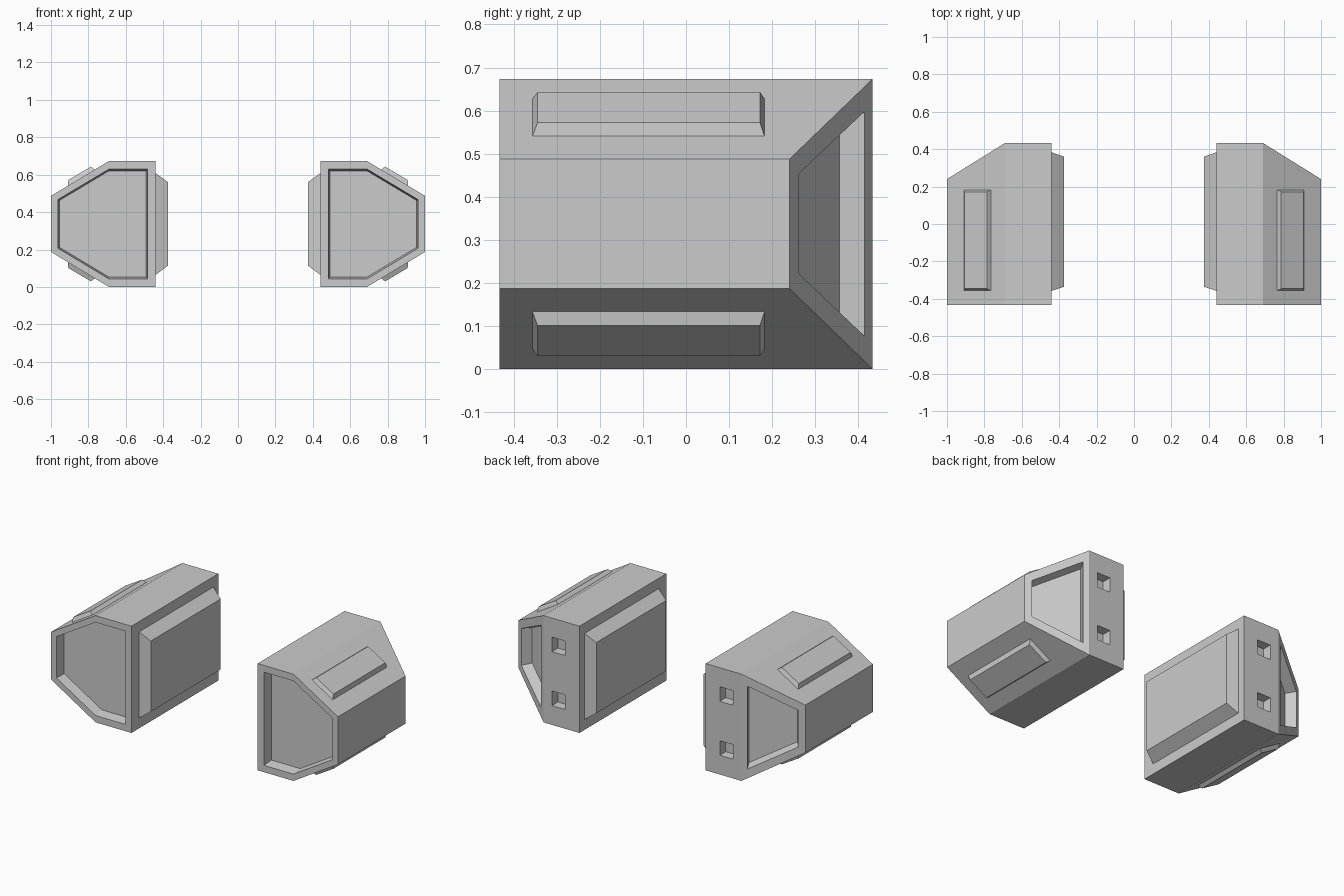
import bpy, bmesh
from mathutils import Vector

if "Cube" in bpy.data.objects:
    bpy.data.objects.remove(bpy.data.objects["Cube"])

H = 0.673           # body height
L = 0.433           # half body length
TAPER = 0.31 / 0.193  # outward x per y along the slanted rear corner


def hull(name, points):
    """Convex solid with clean flat polygons."""
    bm = bmesh.new()
    for p in points:
        bm.verts.new(p)
    bmesh.ops.convex_hull(bm, input=bm.verts[:])
    bmesh.ops.dissolve_limit(bm, angle_limit=0.01, verts=bm.verts[:], edges=bm.edges[:])
    bmesh.ops.recalc_face_normals(bm, faces=bm.faces[:])
    me = bpy.data.meshes.new(name)
    bm.to_mesh(me)
    bm.free()
    ob = bpy.data.objects.new(name, me)
    bpy.context.collection.objects.link(ob)
    return ob


def frustum(name, base, end):
    """Solid between two loops, its base extended a little past the surface."""
    base, end = [Vector(p) for p in base], [Vector(p) for p in end]
    return hull(name, [b + (b - e) * 0.15 for b, e in zip(base, end)] + end)


def pocket(name, loop, offset, shrink):
    """Cutter for a slightly tapered recess."""
    loop = [Vector(p) for p in loop]
    c = sum(loop, Vector()) / len(loop)
    end = [p + (c - p) * shrink + Vector(offset) for p in loop]
    return frustum(name, loop, end)


def mirror_x(ob):
    ob.modifiers.new("mirror", 'MIRROR').use_clip = False


# Body: six-sided housing with a slanted rear outer corner
profile = [(0.44, 0), (0.69, 0), (1, 0.187), (1, 0.487), (0.69, H), (0.44, H)]
body = hull("housing", [(x, -L, z) for x, z in profile]
            + [(x, 0.24 if x == 1 else L, z) for x, z in profile])

# Recesses: front opening, slanted rear window, two rear sockets
front = [(0.483, 0.043), (0.69, 0.043), (0.963, 0.207),
         (0.963, 0.467), (0.69, 0.63), (0.483, 0.63)]
cutters = [pocket("front_cutter", [(x, -L, z) for x, z in front], (0, 0.065, 0), 0.035)]
window = [(0.262, 0.221), (0.262, 0.453), (0.415, 0.598), (0.415, 0.076)]
cutters.append(pocket("window_cutter", [(0.69 + (L - y) * TAPER, y, z) for y, z in window],
                      (-0.529 * 0.065, -0.849 * 0.065, 0), 0.04))
for zc in (0.167, 0.507):
    square = [(0.585 + a * 0.046, L, zc + b * 0.046)
              for a, b in ((-1, -1), (1, -1), (1, 1), (-1, 1))]
    cutters.append(pocket("socket_cutter", square, (0, -0.055, 0), 0.06))

for c in cutters:
    m = body.modifiers.new("cut", 'BOOLEAN')
    m.operation, m.solver, m.object = 'DIFFERENCE', 'EXACT', c
bpy.context.view_layer.update()
cut = bpy.data.meshes.new_from_object(
    body.evaluated_get(bpy.context.evaluated_depsgraph_get()))
body.modifiers.clear()
body.data = cut
for c in cutters:
    bpy.data.objects.remove(c)
mirror_x(body)

# Raised bevelled panel on the inner side
panel = frustum("inner_panel",
                [(0.44, y, z) for y in (-0.357, 0.383) for z in (0.065, 0.608)],
                [(0.373, y, z) for y in (-0.335, 0.36) for z in (0.115, 0.56)])
mirror_x(panel)

# Raised ribs on the upper and lower slopes
for name, flip in (("upper_rib", False), ("lower_rib", True)):
    zz = lambda z: H - z if flip else z
    rib = frustum(name,
                  [(x, y, zz(z)) for y in (-0.356, 0.182) for x, z in ((0.91, 0.542), (0.766, 0.628))],
                  [(x, y, zz(z)) for y in (-0.345, 0.172) for x, z in ((0.907, 0.572), (0.787, 0.643))])
    mirror_x(rib)
